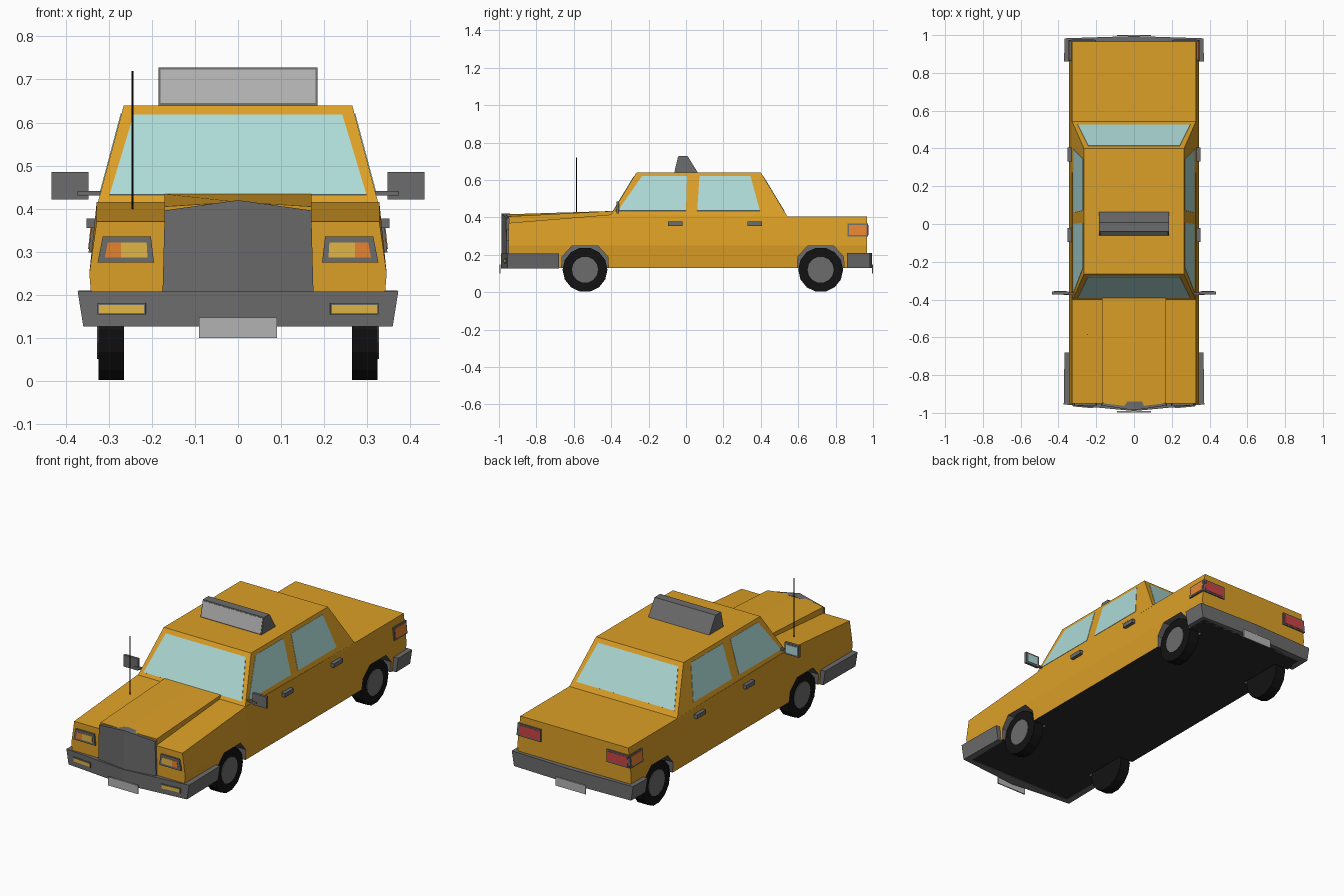
import bpy, bmesh, math
from mathutils import Vector, Matrix

if "Cube" in bpy.data.objects:
    bpy.data.objects.remove(bpy.data.objects["Cube"])


def mat(name, r, g, b):
    m = bpy.data.materials.new(name)
    m.diffuse_color = (r, g, b, 1)
    m.use_nodes = True
    m.node_tree.nodes["Principled BSDF"].inputs["Base Color"].default_value = m.diffuse_color
    return m


PAINT = mat("paint", 0.72, 0.35, 0.02)
GREY = mat("trim_grey", 0.15, 0.15, 0.15)
DARK = mat("underside", 0.025, 0.025, 0.025)
RUBBER = mat("rubber", 0.006, 0.006, 0.006)
GLASS = mat("glass", 0.42, 0.70, 0.67)
LIGHT = mat("light_grey", 0.45, 0.45, 0.45)
AMBER = mat("amber", 0.80, 0.23, 0.03)
YELLOW = mat("yellow_lens", 0.75, 0.47, 0.06)
RED = mat("red_lens", 0.60, 0.06, 0.06)


def finish(name, bm, mats, mirror=False):
    bmesh.ops.recalc_face_normals(bm, faces=bm.faces)
    me = bpy.data.meshes.new(name)
    bm.to_mesh(me)
    bm.free()
    for m in mats:
        me.materials.append(m)
    ob = bpy.data.objects.new(name, me)
    bpy.context.collection.objects.link(ob)
    if mirror:
        ob.modifiers.new("mirror", 'MIRROR')
    return ob


def loft(bm, rings):
    """Skin a row of equal closed rings and cap both ends."""
    vs = [[bm.verts.new(p) for p in r] for r in rings]
    n = len(vs[0])
    for a, b in zip(vs, vs[1:]):
        for i in range(n):
            bm.faces.new((a[i], a[(i + 1) % n], b[(i + 1) % n], b[i]))
    bm.faces.new(vs[0])
    bm.faces.new(vs[-1])


def solid(name, rings, m, mirror=False):
    bm = bmesh.new()
    loft(bm, rings)
    return finish(name, bm, [m], mirror)


def panel(name, pts, depth, m, mirror=False):
    """Thin slab centred on a flat outline."""
    p = [Vector(q) for q in pts]
    n = (p[1] - p[0]).cross(p[2] - p[0]).normalized() * depth
    return solid(name, [[q - n for q in p], [q + n for q in p]], m, mirror)


def sym(half):
    """Complete a half outline (x, ...) across x = 0."""
    return half + [(-p[0],) + tuple(p[1:]) for p in reversed(half) if p[0] > 1e-6]


# Lower body: cross-sections along the car
bm = bmesh.new()
rings = []
for y, top in ((-0.95, 0.37), (-0.40, 0.415), (0.54, 0.405), (0.967, 0.405)):
    rings.append([(x, y, z) for x, z in sym([(0.335, 0.13), (0.345, 0.25), (0.328, top)])])
loft(bm, rings)
for f in bm.faces:
    if all(v.co.z < 0.14 for v in f.verts):
        f.material_index = 2
body = finish("lower_body", bm, [PAINT, GREY, DARK])

# Wheel arches cut from the body
bm = bmesh.new()
ARCH = [(-0.128, 0.08), (-0.122, 0.19), (-0.07, 0.247), (0.07, 0.247), (0.122, 0.19), (0.128, 0.08)]
AXLES = {"front": -0.54, "rear": 0.72}
for cy in AXLES.values():
    for s in (1, -1):
        loft(bm, [[(s * x, cy + y, z) for y, z in ARCH] for x in (0.25, 0.42)])
for f in bm.faces:
    f.material_index = 1
cutter = finish("arch_cutter", bm, [PAINT, GREY, DARK])
mod = body.modifiers.new("arches", 'BOOLEAN')
mod.operation, mod.solver, mod.object = 'DIFFERENCE', 'EXACT', cutter
bpy.context.view_layer.objects.active = body
bpy.ops.object.modifier_apply(modifier=mod.name)
bpy.data.objects.remove(cutter)

# Cabin
def cab(x, y0, y1, z):
    return [(-x, y0, z), (x, y0, z), (x, y1, z), (-x, y1, z)]

solid("cabin", [cab(0.329, -0.41, 0.545, 0.40), cab(0.265, -0.265, 0.40, 0.64)], PAINT)

# Windows lie on the sloping cabin faces
def side_x(z): return 0.329 - (z - 0.40) * 0.267
def front_y(z): return -0.41 + (z - 0.40) * 0.604
def rear_y(z): return 0.545 - (z - 0.40) * 0.604

for name, fy in (("windshield", front_y), ("rear_window", rear_y)):
    panel(name, [(x, fy(z), z) for x, z in
                 ((-0.298, 0.432), (0.298, 0.432), (0.242, 0.618), (-0.242, 0.618))], 0.002, GLASS)
for name, yz in (("front_side_window", ((-0.365, 0.435), (0.0, 0.435), (0.005, 0.62), (-0.235, 0.62))),
                 ("rear_side_window", ((0.06, 0.435), (0.395, 0.435), (0.345, 0.62), (0.072, 0.62)))):
    panel(name, [(side_x(z), y, z) for y, z in yz], 0.002, GLASS, True)

# Raised hood centre with a pointed nose
solid("hood", [[(-0.17, y, 0.25), (0.17, y, 0.25), (0.17, y, zs), (0, y - dy, zc), (-0.17, y, zs)]
               for y, dy, zs, zc in ((-0.948, 0.022, 0.405, 0.416), (-0.39, 0, 0.434, 0.434))], PAINT)

# Grille: V-shaped surround with a recessed centre
bm = bmesh.new()
OUT = sym([(0, 0.208), (0.175, 0.208), (0.17, 0.396), (0, 0.42)])
loft(bm, [[(x, -0.94 - d * (1 - abs(x) / 0.175 * 0.55), z) for x, z in OUT] for d in (0.0, 0.046)])
caps = [f for f in bm.faces if len(f.verts) == len(OUT)]
front = min(caps, key=lambda f: f.calc_center_median().y)
mid = [v for v in front.verts if abs(v.co.x) < 1e-5]
split = bmesh.utils.face_split(front, mid[0], mid[1])[0]
bmesh.ops.inset_region(bm, faces=[front, split], thickness=0.009, depth=-0.006)
finish("grille", bm, [GREY])

# Bumpers, narrower at the bottom
def bumper(name, half, z0, z1):
    pts = sym(half)
    solid(name, [[(x * k, y, z) for x, y in pts] for k, z in ((0.965, z0), (1, z1))], GREY)

bumper("front_bumper", [(0, -0.99), (0.372, -0.955), (0.368, -0.68), (0.335, -0.68),
                        (0.335, -0.93), (0, -0.93)], 0.127, 0.208)
bumper("rear_bumper", [(0, 0.995), (0.368, 0.983), (0.37, 0.86), (0.335, 0.86),
                       (0.335, 0.95), (0, 0.95)], 0.13, 0.21)

# Licence plates
for name, y in (("front_plate", -0.994), ("rear_plate", 0.997)):
    panel(name, [(-0.091, y, 0.10), (0.091, y, 0.10), (0.091, y, 0.147), (-0.091, y, 0.147)], 0.003, LIGHT)

# Headlights: grey frame with two lenses
for name, xz, d, m in (
        ("headlight_frame", ((0.195, 0.275), (0.326, 0.275), (0.314, 0.335), (0.202, 0.335)), 0.010, GREY),
        ("headlight_lens", ((0.210, 0.287), (0.272, 0.287), (0.272, 0.322), (0.212, 0.322)), 0.012, YELLOW),
        ("turn_lens", ((0.272, 0.287), (0.309, 0.287), (0.302, 0.322), (0.272, 0.322)), 0.012, AMBER)):
    panel(name, [(x, -0.95, z) for x, z in xz], d, m, True)

# Fog lights on the bumper
for name, g, d, m in (("fog_light_frame", 0.0, 0.004, GREY), ("fog_light_lens", 0.004, 0.006, YELLOW)):
    a, b, z0, z1 = 0.214 + g, 0.326 - g, 0.154 + g, 0.181 - g
    panel(name, [(x, -0.99 + x * 0.094, z) for x, z in ((a, z0), (b, z0), (b, z1), (a, z1))], d, m, True)

# Tail lights: red at the back, amber round the corner
def body_x(z): return 0.345 - (z - 0.25) * 0.11

for name, g, d, m in (("frame", 0.0, 0.007, GREY), ("lens", 0.008, 0.009, None)):
    z0, z1 = 0.298 + g, 0.367 - g
    a, b = 0.20 + g, 0.338 - g
    panel("tail_light_" + name, [(a, 0.967, z0), (b, 0.967, z0), (b - 0.004, 0.967, z1), (a, 0.967, z1)],
          d, m or RED, True)
    a, b = 0.863 + g, 0.973 - g
    panel("side_light_" + name, [(body_x(z), y, z) for y, z in ((a, z0), (b, z0), (b, z1), (a, z1))],
          d, m or AMBER, True)

# Door handles
for name, y in (("front_door_handle", -0.095), ("rear_door_handle", 0.33)):
    solid(name, [[(x, y, 0.355), (x, y + 0.075, 0.355), (x, y + 0.075, 0.377), (x, y, 0.377)]
                 for x in (0.325, 0.352)], GREY, True)

# Door mirrors
def rect(x0, x1, z0, z1, y):
    return [(x0, y, z0), (x1, y, z0), (x1, y, z1), (x0, y, z1)]

solid("door_mirror", [rect(0.347, 0.433, 0.421, 0.485, -0.372),
                      rect(0.347, 0.433, 0.421, 0.485, -0.358)], GREY, True)
panel("door_mirror_glass", rect(0.357, 0.423, 0.431, 0.475, -0.358), 0.002, GLASS, True)
solid("door_mirror_arm", [rect(0.30, 0.372, 0.431, 0.441, -0.376),
                          rect(0.30, 0.372, 0.431, 0.441, -0.362)], GREY, True)

# Roof sign with a pale front panel
SIGN = [(-0.062, 0.635), (-0.04, 0.728), (0.008, 0.728), (0.066, 0.635)]
solid("roof_sign", [[(x, y, z) for y, z in SIGN] for x in (-0.185, 0.185)], GREY)
panel("roof_sign_face", [(x, -0.062 + (z - 0.635) * 0.2366, z) for x, z in
                         ((-0.18, 0.645), (0.18, 0.645), (0.18, 0.722), (-0.18, 0.722))], 0.002, LIGHT)


# Round parts
def cylinder(name, r, depth, sides, loc, m, axis_x=True):
    bm = bmesh.new()
    bmesh.ops.create_cone(bm, cap_ends=True, segments=sides, radius1=r, radius2=r, depth=depth)
    rot = Matrix.Rotation(math.pi / 2, 4, 'Y') if axis_x else Matrix()
    bm.transform(Matrix.Translation(loc) @ rot)
    return finish(name, bm, [m], axis_x)


for end, y in AXLES.items():
    cylinder(end + "_tyre", 0.12, 0.06, 14, (0.294, y, 0.12), RUBBER)
    cylinder(end + "_hub", 0.07, 0.03, 14, (0.312, y, 0.12), GREY)
cylinder("antenna", 0.0025, 0.33, 6, (-0.245, -0.585, 0.555), RUBBER, False)
